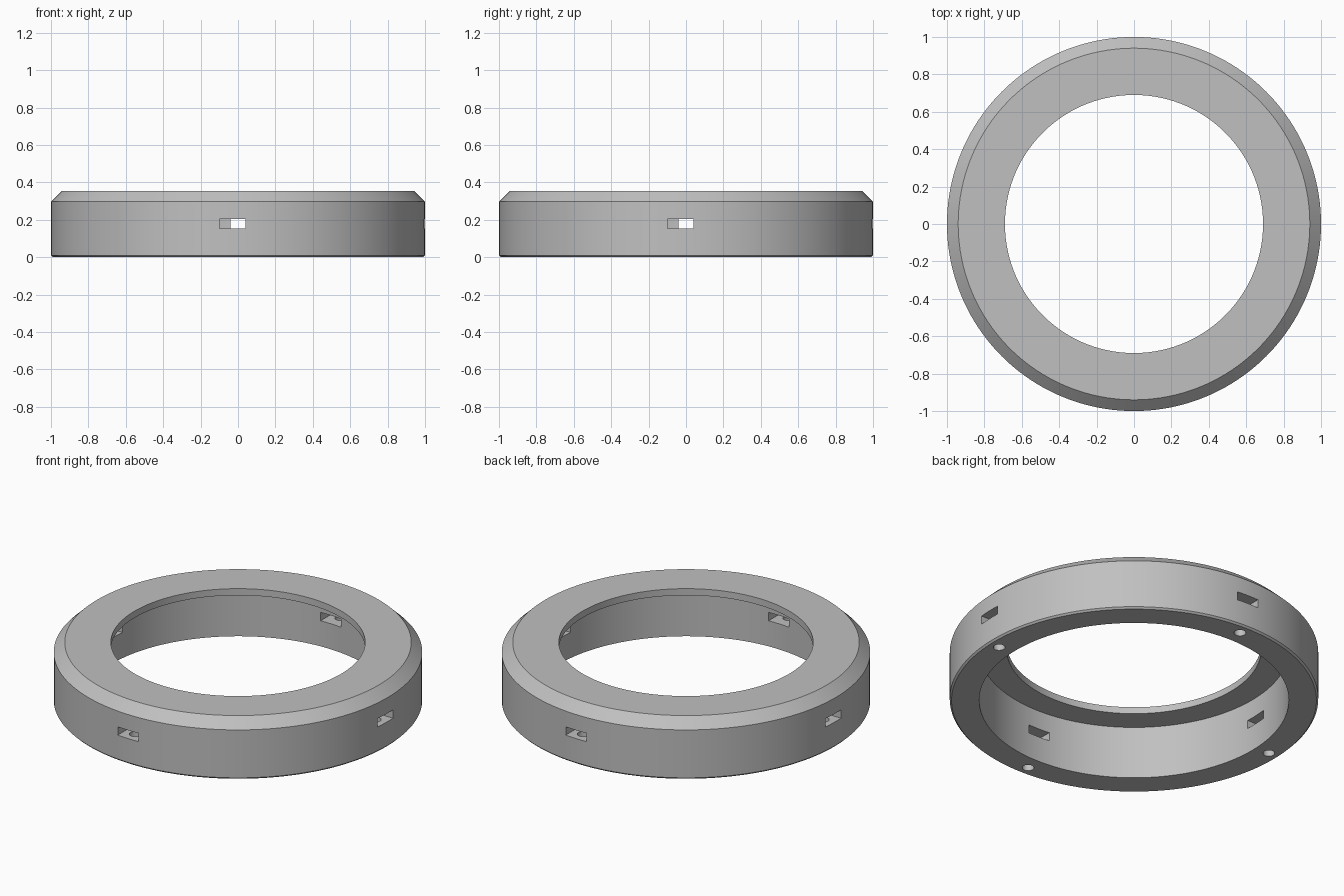
import bpy, bmesh, math
from mathutils import Matrix

cube = bpy.data.objects.get("Cube")
if cube:
    bpy.data.objects.remove(cube, do_unlink=True)

SEGMENTS = 160
SLOT_OFFSET = -0.03

grey = bpy.data.materials.new("plain grey")
grey.use_nodes = True
colour = (0.53, 0.53, 0.53, 1)
grey.diffuse_color = colour
grey.node_tree.nodes["Principled BSDF"].inputs["Base Color"].default_value = colour


def make_object(name, bm):
    bmesh.ops.recalc_face_normals(bm, faces=bm.faces[:])
    mesh = bpy.data.meshes.new(name)
    bm.to_mesh(mesh)
    bm.free()
    mesh.materials.append(grey)
    obj = bpy.data.objects.new(name, mesh)
    bpy.context.collection.objects.link(obj)
    return obj


# Ring body: profile of (radius, height) swept round the z axis
profile = [(0.84, 0), (0.99, 0), (1, 0.01), (1, 0.297), (0.94, 0.355),
           (0.69, 0.355), (0.69, 0.315), (0.84, 0.315)]
bm = bmesh.new()
loops = []
for i in range(SEGMENTS):
    a = math.tau * i / SEGMENTS
    loops.append([bm.verts.new((r * math.cos(a), r * math.sin(a), z)) for r, z in profile])
for i in range(SEGMENTS):
    here, there = loops[i], loops[(i + 1) % SEGMENTS]
    for j in range(len(profile)):
        k = (j + 1) % len(profile)
        bm.faces.new((here[j], there[j], there[k], here[k]))
ring = make_object("ring_body", bm)

# Cutters: four radial slots, each met by a pin hole from below
slots, holes = bmesh.new(), bmesh.new()
for q in range(4):
    turn = Matrix.Rotation(q * math.pi / 2, 4, "Z")
    bmesh.ops.create_cube(slots, size=1, matrix=turn
                          @ Matrix.Translation((0.92, SLOT_OFFSET, 0.178))
                          @ Matrix.Diagonal((0.4, 0.14, 0.05, 1)))
    bmesh.ops.create_cone(holes, cap_ends=True, segments=32, radius1=0.032,
                          radius2=0.032, depth=0.24, matrix=turn
                          @ Matrix.Translation((0.93, SLOT_OFFSET, 0.06)))
cutters = [make_object("slot_cutter", slots), make_object("pin_hole_cutter", holes)]

for cutter in cutters:
    cutter.hide_render = True
    mod = ring.modifiers.new(cutter.name, "BOOLEAN")
    mod.operation = "DIFFERENCE"
    mod.solver = "EXACT"
    mod.object = cutter

# Apply the cuts, then drop the cutters
bpy.ops.object.select_all(action="DESELECT")
ring.select_set(True)
bpy.context.view_layer.objects.active = ring
for mod in list(ring.modifiers):
    bpy.ops.object.modifier_apply(modifier=mod.name)
for cutter in cutters:
    bpy.data.objects.remove(cutter, do_unlink=True)
bpy.ops.object.shade_smooth_by_angle(angle=math.radians(25))
